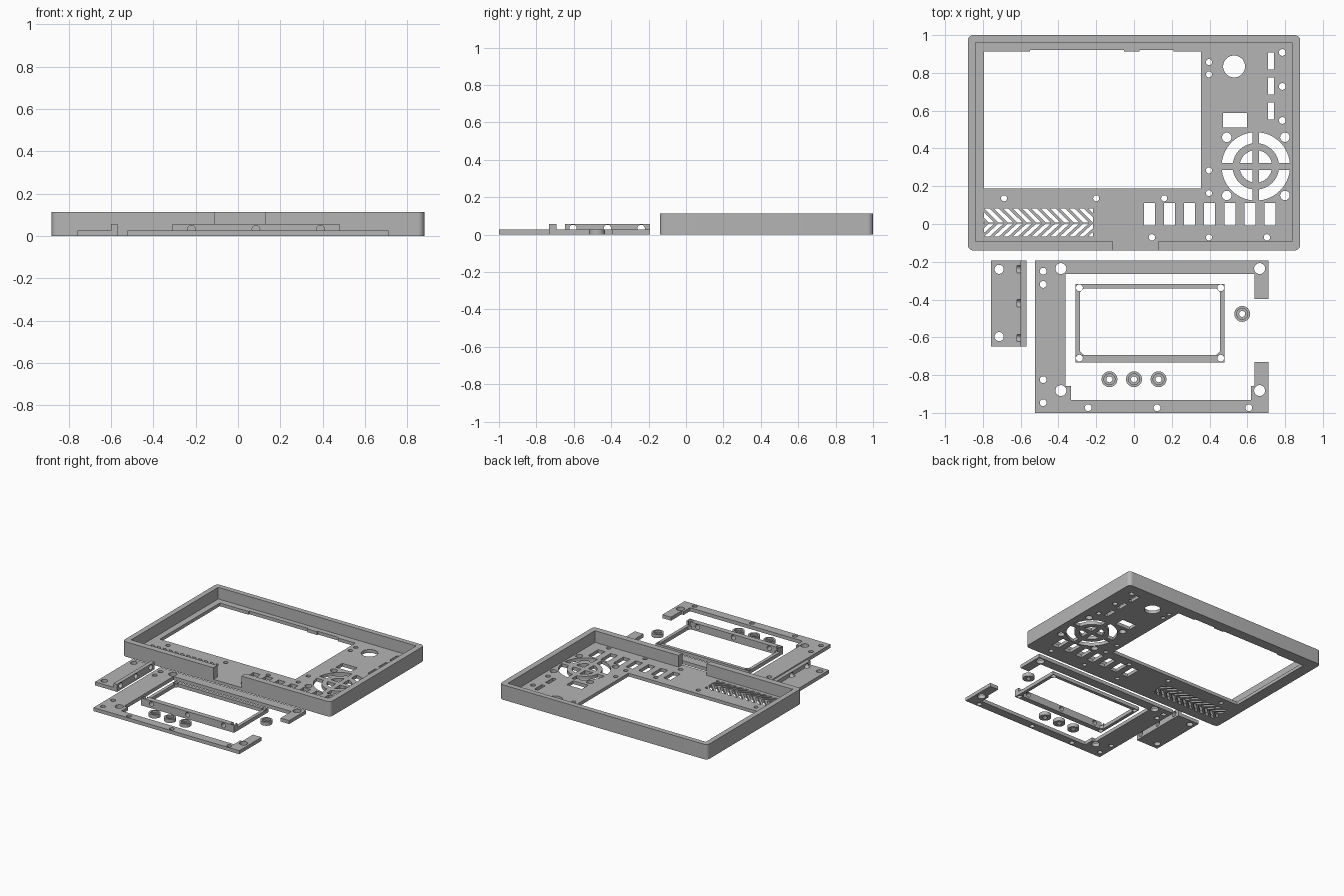
import bpy, bmesh
from math import cos, sin, pi, radians
from mathutils import Matrix, Vector

if "Cube" in bpy.data.objects:
    bpy.data.objects.remove(bpy.data.objects["Cube"])

grey = bpy.data.materials.new("plastic grey")
grey.use_nodes = True
grey.diffuse_color = (0.46, 0.46, 0.46, 1)
grey.node_tree.nodes["Principled BSDF"].inputs["Base Color"].default_value = (0.46, 0.46, 0.46, 1)

FLOOR, PLATE, RAIL, TOP = 0.025, 0.027, 0.057, 0.114


# 2D outlines
def rect(x0, y0, x1, y1):
    return [(x0, y0), (x1, y0), (x1, y1), (x0, y1)]


def disc(x, y, r, n=32):
    return [(x + r * cos(2 * pi * i / n), y + r * sin(2 * pi * i / n)) for i in range(n)]


def round_rect(x0, y0, x1, y1, r, n=8):
    pts = []
    corners = [(x1 - r, y1 - r), (x0 + r, y1 - r), (x0 + r, y0 + r), (x1 - r, y0 + r)]
    for k, (cx, cy) in enumerate(corners):
        for i in range(n + 1):
            a = pi / 2 * (k + i / n)
            pts.append((cx + r * cos(a), cy + r * sin(a)))
    return pts


def grille_quarter(cx, cy, r0, r1, half, k, n=12):
    """Quarter ring whose straight sides leave a bar of width 2*half."""
    from_r = lambda r, t: (lambda a0: a0 + t * (pi / 2 - 2 * a0))(half / r)
    pts = [(r1 * cos(from_r(r1, i / n)), r1 * sin(from_r(r1, i / n))) for i in range(n + 1)]
    if r0:
        pts += [(r0 * cos(from_r(r0, 1 - i / n)), r0 * sin(from_r(r0, 1 - i / n))) for i in range(n + 1)]
    else:
        pts.append((half, half))
    turn = Matrix.Rotation(k * pi / 2, 2)
    return [tuple(turn @ Vector(p) + Vector((cx, cy))) for p in pts]


# Solids
def make(name, outlines, z0, z1, clip=None):
    bm = bmesh.new()
    for pts in outlines:
        bm.faces.new([bm.verts.new((x, y, z0)) for x, y in pts])
    if clip:
        for x, side in zip(clip, (-1, 1)):
            bmesh.ops.bisect_plane(bm, geom=bm.verts[:] + bm.edges[:] + bm.faces[:],
                                   plane_co=(x, 0, 0), plane_no=(side, 0, 0), clear_outer=True)
    ext = bmesh.ops.extrude_face_region(bm, geom=bm.faces[:], use_keep_orig=True)
    bmesh.ops.translate(bm, vec=(0, 0, z1 - z0),
                        verts=[v for v in ext["geom"] if isinstance(v, bmesh.types.BMVert)])
    bmesh.ops.recalc_face_normals(bm, faces=bm.faces[:])
    mesh = bpy.data.meshes.new(name)
    bm.to_mesh(mesh)
    bm.free()
    mesh.materials.append(grey)
    ob = bpy.data.objects.new(name, mesh)
    bpy.context.collection.objects.link(ob)
    return ob


def combine(ob, other, operation="DIFFERENCE"):
    bpy.context.view_layer.objects.active = ob
    mod = ob.modifiers.new("shape", "BOOLEAN")
    mod.operation, mod.solver, mod.object = operation, "EXACT", other
    bpy.ops.object.modifier_apply(modifier=mod.name)
    bpy.data.objects.remove(other)


def cut(ob, outlines, z0=-0.1, z1=0.3, clip=None):
    combine(ob, make("cutter", outlines, z0, z1, clip))


def drill(ob, axis, centres, r, length=0.1):
    """Horizontal round holes along x or y."""
    for c in centres:
        tool = make("cutter", [disc(0, 0, r)], -length / 2, length / 2)
        tool.data.transform(Matrix.Translation(c) @ Matrix.Rotation(pi / 2, 4, axis))
        combine(ob, tool)


def smooth(ob):
    bpy.ops.object.select_all(action="DESELECT")
    ob.select_set(True)
    bpy.context.view_layer.objects.active = ob
    bpy.ops.object.shade_smooth_by_angle(angle=radians(30))


# Main case: tray with a gap in the front wall
case = make("case_tray", [round_rect(-0.88, -0.14, 0.88, 1.0, 0.03)], 0, TOP)
cut(case, [[(-0.84, -0.093), (-0.11, -0.093), (-0.11, -0.2), (0.128, -0.2),
            (0.128, -0.093), (0.836, -0.093), (0.836, 0.96), (-0.84, 0.96)]], FLOOR)

# Screen window with shallow notches, ports and slots
window = [(-0.793, 0.188), (0.355, 0.188), (0.355, 0.912)]
for x0, x1 in ((0.03, 0.21), (-0.55, -0.052)):
    window += [(x1, 0.912), (x1, 0.922), (x0, 0.922), (x0, 0.912)]
window.append((-0.793, 0.912))
holes = [window, rect(0.471, 0.51, 0.598, 0.588), disc(0.53, 0.834, 0.058, 48)]
holes += [rect(0.71, y, 0.74, y + 0.09) for y in (0.818, 0.686, 0.554)]
holes += [rect(0.053 + 0.1063 * i, -0.007, 0.111 + 0.1063 * i, 0.112) for i in range(7)]
holes += [disc(0.785, y, 0.018) for y in (0.908, 0.728, 0.548)]
holes += [disc(0.397, y, 0.016) for y in (0.857, 0.792, 0.284, 0.163, -0.071)]
holes += [disc(x, 0.136, 0.016) for x in (-0.688, -0.2, 0.16)]
holes += [disc(x, -0.071, 0.017) for x in (0.095, 0.704)]

# Fan grille and its screw holes
FX, FY = 0.645, 0.305
for k in range(4):
    holes.append(grille_quarter(FX, FY, 0.123, 0.181, 0.018, k))
    holes.append(grille_quarter(FX, FY, 0, 0.086, 0.018, k))
holes += [disc(FX + sx * 0.154, FY + sy * 0.154, 0.025) for sx in (-1, 1) for sy in (-1, 1)]
cut(case, holes)

# Herringbone vent
vent = []
for i in range(-2, 13):
    x = -0.793 + 0.05 * i
    for y_out, y_in in ((0.082, 0.008), (-0.066, 0.002)):
        vent.append([(x, y_out), (x + 0.028, y_out), (x + 0.103, y_in), (x + 0.075, y_in)])
cut(case, vent, clip=(-0.793, -0.217))
smooth(case)

# Open mounting frame
frame = make("mounting_frame", [[
    (-0.523, -1), (0.711, -1), (0.711, -0.73), (0.638, -0.73), (0.638, -0.857), (0.62, -0.857),
    (0.62, -0.933), (-0.333, -0.933), (-0.333, -0.857), (-0.362, -0.857), (-0.362, -0.265),
    (0.638, -0.265), (0.638, -0.396), (0.711, -0.396), (0.711, -0.193), (-0.523, -0.193)]], 0, PLATE)
cut(frame, [disc(x, y, 0.029) for x in (-0.387, 0.665) for y in (-0.236, -0.882)]
    + [disc(-0.481, y, 0.018) for y in (-0.25, -0.32, -0.824, -0.946)]
    + [disc(x, -0.973, 0.018) for x in (-0.243, 0.122, 0.608)])
smooth(frame)

# Side bracket with a drilled upright rail
bracket = make("side_bracket", [rect(-0.757, -0.648, -0.57, -0.193)], 0, RAIL)
cut(bracket, [rect(-0.8, -0.7, -0.6, -0.1)], PLATE)
cut(bracket, [disc(-0.714, y, 0.024) for y in (-0.24, -0.596)])
drill(bracket, "Y", [(-0.57, y, 0.033) for y in (-0.604, -0.42, -0.24)], 0.02)
smooth(bracket)

# Display bezel: low ring, tall front rail, corner pads
X0, X1, Y0, Y1 = -0.31, 0.48, -0.733, -0.317
bezel = make("display_bezel", [rect(X0, Y0, X1, Y1)], 0, RAIL)
cut(bezel, [rect(X0 - 0.1, Y0 + 0.04, X1 + 0.1, Y1 + 0.1)], PLATE)
ax, bx, ay, by, p = X0 + 0.025, X1 - 0.025, Y0 + 0.04, Y1 - 0.025, 0.018
cut(bezel, [[(ax + p, ay), (bx - p, ay), (bx, ay + p), (bx, by - p),
             (bx - p, by), (ax + p, by), (ax, by - p), (ax, ay + p)]])
cut(bezel, [disc(x, y, 0.018) for x in (X0 + 0.021, X1 - 0.021) for y in (Y0 + 0.023, Y1 - 0.021)])
drill(bezel, "X", [(x, Y0, 0.033) for x in (-0.22, 0.085, 0.39)], 0.018, 0.2)
smooth(bezel)

# Counterbored spacers
for i, (x, y) in enumerate([(-0.13, -0.822), (0, -0.822), (0.13, -0.822), (0.573, -0.476)]):
    spacer = make(f"spacer_{i + 1}", [disc(x, y, 0.042)], 0, PLATE)
    cut(spacer, [disc(x, y, 0.029)], 0.013)
    cut(spacer, [disc(x, y, 0.016)])
    smooth(spacer)
